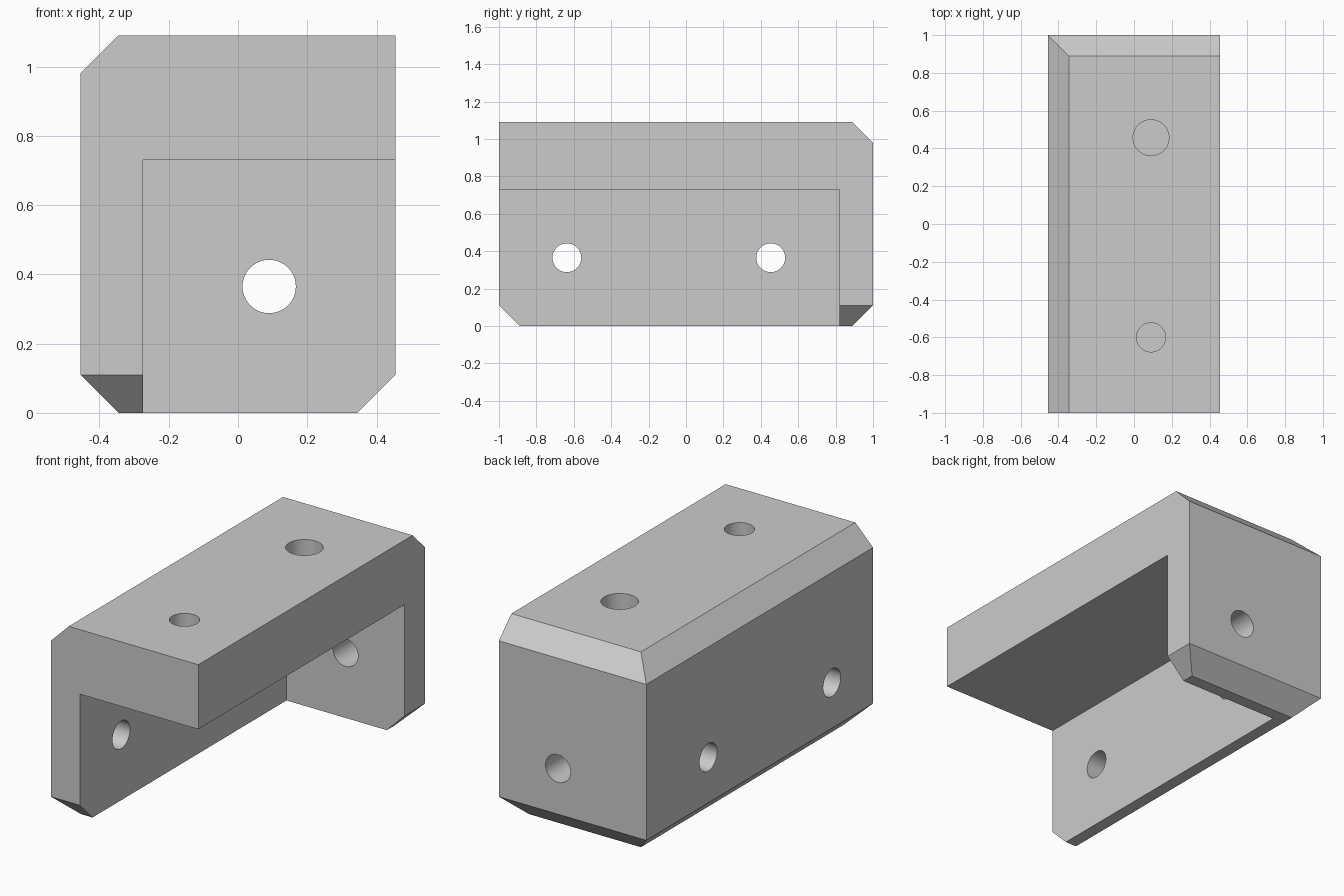
import bpy, bmesh
from math import radians
from mathutils import Matrix, Vector

cube = bpy.data.objects.get("Cube")
if cube:
    bpy.data.objects.remove(cube)

HALF_X, HALF_Y, HEIGHT = 0.455, 1.0, 1.09
CHAMFER, WALL, TOP = 0.11, 0.18, 0.36

grey = bpy.data.materials.new("plain grey")
grey.use_nodes = True
colour = (0.6, 0.6, 0.6, 1)
grey.diffuse_color = colour
grey.node_tree.nodes["Principled BSDF"].inputs["Base Color"].default_value = colour


def add_object(name, bm):
    bmesh.ops.recalc_face_normals(bm, faces=bm.faces[:])
    mesh = bpy.data.meshes.new(name)
    bm.to_mesh(mesh)
    bm.free()
    mesh.materials.append(grey)
    obj = bpy.data.objects.new(name, mesh)
    bpy.context.collection.objects.link(obj)
    return obj


def box(low, high):
    bm = bmesh.new()
    low, high = Vector(low), Vector(high)
    bmesh.ops.create_cube(bm, size=1, matrix=Matrix.Translation((low + high) / 2)
                          @ Matrix.Diagonal((high - low).to_4d()))
    return bm


def chamfer(bm, side, up):
    """Slice off the edge between a side face and the top or bottom face."""
    normal = Vector((side[0], side[1], up))
    edge = Vector((side[0] * HALF_X, side[1] * HALF_Y, HEIGHT if up > 0 else 0))
    cut = edge - Vector((side[0], side[1], 0)) * CHAMFER
    bmesh.ops.bisect_plane(bm, geom=bm.verts[:] + bm.edges[:] + bm.faces[:],
                           plane_co=cut, plane_no=normal, clear_outer=True)
    bmesh.ops.holes_fill(bm, edges=[e for e in bm.edges if e.is_boundary])


def drill(name, axis, centre, radius):
    bm = bmesh.new()
    turn = {"x": Matrix.Rotation(radians(90), 4, "Y"),
            "y": Matrix.Rotation(radians(90), 4, "X"),
            "z": Matrix.Identity(4)}[axis]
    bmesh.ops.create_cone(bm, cap_ends=True, segments=64, radius1=radius,
                          radius2=radius, depth=0.6,
                          matrix=Matrix.Translation(centre) @ turn)
    return add_object(name, bm)


# Outer block: every bottom edge chamfered, top chamfered on two closed sides
block = box((-HALF_X, -HALF_Y, 0), (HALF_X, HALF_Y, HEIGHT))
for side in ((-1, 0), (1, 0), (0, -1), (0, 1)):
    chamfer(block, side, -1)
for side in ((-1, 0), (0, 1)):
    chamfer(block, side, 1)
bracket = add_object("corner_bracket", block)

# Cavity, open to the front, left and bottom, plus the screw holes
cutters = [
    add_object("cavity_cutter", box((-HALF_X + WALL, -1.5, -0.5),
                                    (1, HALF_Y - WALL, HEIGHT - TOP))),
    drill("side_hole_front", "x", (-HALF_X, -0.637, 0.365), 0.077),
    drill("side_hole_back", "x", (-HALF_X, 0.453, 0.365), 0.077),
    drill("back_hole", "y", (0.09, HALF_Y, 0.365), 0.077),
    drill("top_hole_small", "z", (0.09, -0.6, HEIGHT), 0.077),
    drill("top_hole_large", "z", (0.09, 0.457, HEIGHT), 0.095),
]
bpy.ops.object.select_all(action="DESELECT")
bracket.select_set(True)
bpy.context.view_layer.objects.active = bracket
for cutter in cutters:
    cut = bracket.modifiers.new(cutter.name, "BOOLEAN")
    cut.operation, cut.solver, cut.object = "DIFFERENCE", "EXACT", cutter
    bpy.ops.object.modifier_apply(modifier=cut.name)
    bpy.data.objects.remove(cutter)

# Smooth hole walls, crisp flat faces
bpy.ops.object.shade_smooth_by_angle(angle=radians(30))
